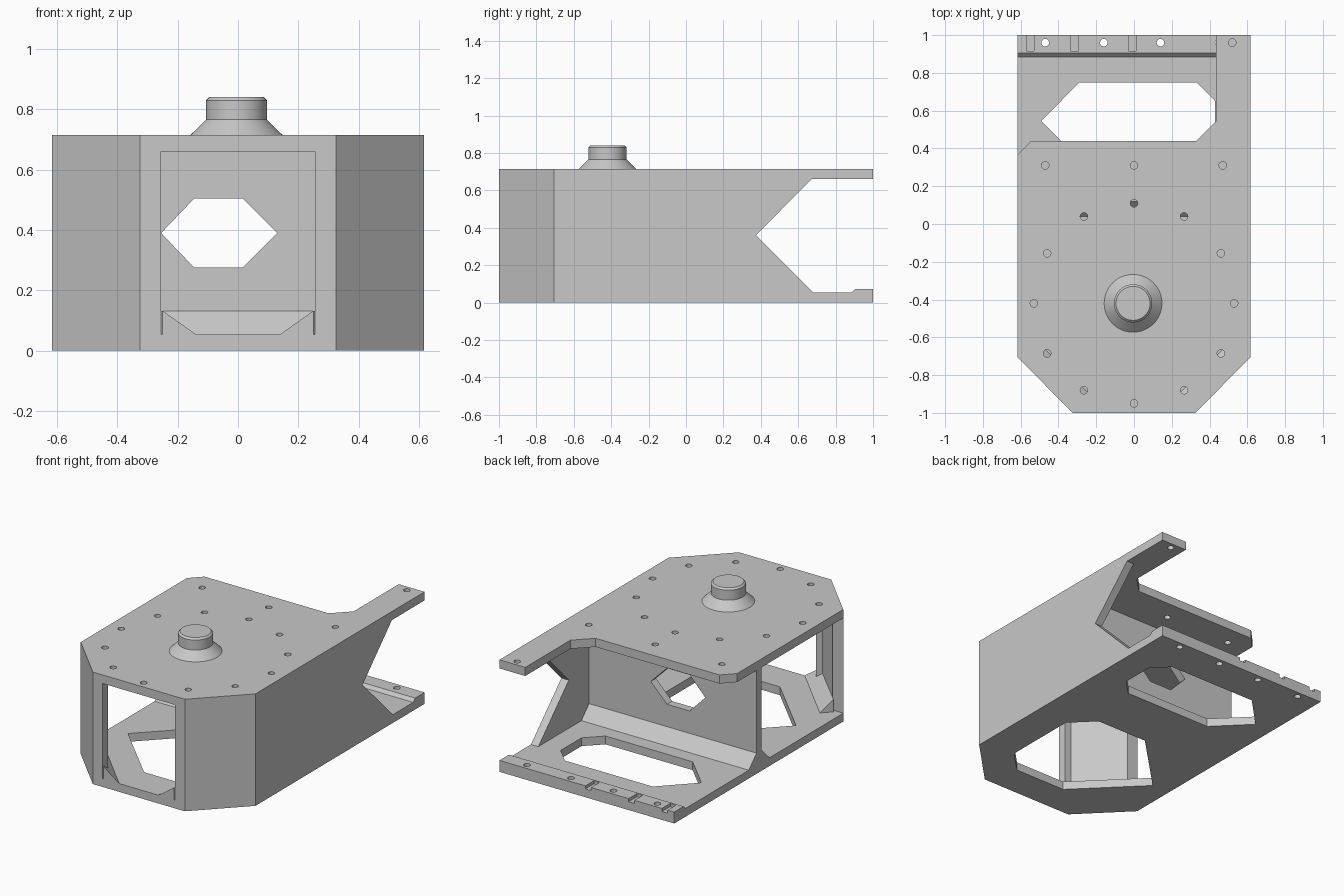
import bpy, bmesh, math
from mathutils import Vector, Matrix

cube = bpy.data.objects.get("Cube")
if cube:
    bpy.data.objects.remove(cube, do_unlink=True)

grey = bpy.data.materials.new("light grey")
grey.use_nodes = True
grey.diffuse_color = (0.58, 0.58, 0.58, 1)
grey.node_tree.nodes["Principled BSDF"].inputs["Base Color"].default_value = (0.58, 0.58, 0.58, 1)


def finish(bm, name):
    bmesh.ops.recalc_face_normals(bm, faces=bm.faces[:])
    mesh = bpy.data.meshes.new(name)
    bm.to_mesh(mesh)
    bm.free()
    mesh.materials.append(grey)
    ob = bpy.data.objects.new(name, mesh)
    bpy.context.collection.objects.link(ob)
    return ob


def activate(ob):
    bpy.ops.object.select_all(action='DESELECT')
    ob.select_set(True)
    bpy.context.view_layer.objects.active = ob


def prism(name, loops, axis, lo, hi):
    """Extrude one or more flat outlines along an axis from lo to hi."""
    place = {'X': lambda a, b, t: (t, a, b),
             'Y': lambda a, b, t: (a, t, b),
             'Z': lambda a, b, t: (a, b, t)}[axis]
    bm = bmesh.new()
    for loop in loops:
        low = [bm.verts.new(place(a, b, lo)) for a, b in loop]
        high = [bm.verts.new(place(a, b, hi)) for a, b in loop]
        bm.faces.new(low)
        bm.faces.new(high)
        n = len(loop)
        for i in range(n):
            j = (i + 1) % n
            bm.faces.new((low[i], low[j], high[j], high[i]))
    return finish(bm, name)


def cut(ob, loops, axis, lo, hi):
    """Subtract prisms from an object."""
    cutter = prism("cutter", loops, axis, lo, hi)
    cutter.hide_render = True
    mod = ob.modifiers.new("cut", 'BOOLEAN')
    mod.operation = 'DIFFERENCE'
    mod.solver = 'EXACT'
    mod.object = cutter
    activate(ob)
    bpy.ops.object.modifier_apply(modifier=mod.name)
    bpy.data.objects.remove(cutter, do_unlink=True)


def circle(x, y, r=0.02, n=16):
    return [(x + r * math.cos(2 * math.pi * i / n), y + r * math.sin(2 * math.pi * i / n))
            for i in range(n)]


def rect(x0, x1, y0, y1):
    return [(x0, y0), (x1, y0), (x1, y1), (x0, y1)]


FLOOR, CEIL, TOP = 0.053, 0.66, 0.715
HALF, INNER = 0.617, 0.565
nose = [(-HALF, -0.705), (-0.325, -1), (0.325, -1), (HALF, -0.705)]

# Floor plate with two large openings
floor = prism("floor_plate", [nose + [(HALF, 1), (-HALF, 1)]], 'Z', 0, FLOOR)
cut(floor, [
    [(-0.49, -0.41), (-0.11, -0.79), (0.25, -0.79), (0.39, -0.65),
     (0.39, -0.17), (0.25, -0.03), (-0.11, -0.03)],
    [(-0.49, 0.545), (-0.285, 0.34), (0.33, 0.34), (0.43, 0.44),
     (0.43, 0.65), (0.33, 0.75), (-0.29, 0.75)],
], 'Z', -0.1, 0.2)
lip_holes = [circle(x, 0.96) for x in (-0.47, -0.16, 0.14, 0.45)]
cut(floor, lip_holes, 'Z', -0.1, 0.2)

# Raised rear lip with bolt holes and slots
lip = prism("rear_lip", [[(0.885, FLOOR), (1, FLOOR), (1, 0.073), (0.905, 0.073)]], 'X', -HALF, HALF)
cut(lip, lip_holes, 'Z', -0.1, 0.2)
cut(lip, [rect(x - 0.02, x + 0.02, 0.915, 1.1) for x in (-0.55, -0.315, -0.01)], 'Z', 0.0, 0.2)

# Top plate with a rear arm and screw holes
top = prism("top_plate", [nose + [(HALF, 1), (0.435, 1), (0.435, 0.545), (0.33, 0.44),
                                  (-0.545, 0.44), (-HALF, 0.365)]], 'Z', CEIL, TOP)
screws = [(0, -0.95), (0, 0.31), (0, 0.11), (0.52, 0.96)]
for s in (-1, 1):
    screws += [(s * 0.265, -0.88), (s * 0.46, -0.685), (s * 0.53, -0.42),
               (s * 0.46, -0.155), (s * 0.265, 0.04), (s * 0.47, 0.31)]
cut(top, [circle(x, y) for x, y in screws], 'Z', 0.5, 0.9)

# Outer wall: both nose chamfers and one long side
wall = prism("outer_wall", [nose + [(HALF, 1), (INNER, 1), (INNER, -0.682), (0.302, -0.945),
                                    (-0.302, -0.945), (-0.542, -0.705)]], 'Z', FLOOR, CEIL)
cut(wall, [rect(-0.255, 0.255, 0.0, 0.8)], 'Y', -1.2, -0.8)
cut(wall, [[(0.375, 0.36), (0.715, 0.705), (1.2, 0.705), (1.2, 0.01), (0.725, 0.01)]], 'X', 0.4, 0.8)

# Cross wall with a hexagonal window
bulkhead = prism("bulkhead", [rect(-HALF, INNER, FLOOR, CEIL)], 'Y', 0.118, 0.17)
cut(bulkhead, [[(-0.255, 0.39), (-0.145, 0.275), (0.015, 0.275),
                (0.13, 0.39), (0.015, 0.505), (-0.145, 0.505)]], 'Y', 0.0, 0.3)

# Sloped fillets along the foot of the cross wall
for name, face, foot in (("bulkhead_fillet_front", 0.118, 0.04), ("bulkhead_fillet_rear", 0.17, 0.248)):
    prism(name, [[(face, FLOOR), (foot, FLOOR), (face, 0.132)]], 'X', -HALF, INNER)

# Sloped fillets along the foot of the nose chamfers
for s, side in ((-1, "right"), (1, "left")):
    bm = bmesh.new()
    for x, y, z in ((0.25, -1, FLOOR), (0.138, -1, FLOOR), (0.25, -1, 0.132),
                    (0.56, -0.687, FLOOR), (0.505, -0.629, FLOOR), (0.56, -0.687, 0.132)):
        bm.verts.new((s * x, y, z))
    bmesh.ops.convex_hull(bm, input=bm.verts[:])
    bmesh.ops.dissolve_limit(bm, angle_limit=0.02, verts=bm.verts[:], edges=bm.edges[:])
    finish(bm, "nose_fillet_" + side)

# Round boss with a flared foot on the top plate
bm = bmesh.new()
profile = [(0, TOP), (0.153, TOP), (0.101, 0.766), (0.101, 0.83), (0.09, 0.841), (0, 0.841)]
verts = [bm.verts.new((r, 0, z)) for r, z in profile]
edges = [bm.edges.new(pair) for pair in zip(verts, verts[1:])]
bmesh.ops.spin(bm, geom=verts + edges, cent=(0, 0, 0), axis=(0, 0, 1),
               angle=2 * math.pi, steps=48)
bmesh.ops.remove_doubles(bm, verts=bm.verts[:], dist=0.0005)
bmesh.ops.transform(bm, matrix=Matrix.Translation(Vector((-0.005, -0.42, 0))), verts=bm.verts[:])
boss = finish(bm, "top_boss")
activate(boss)
bpy.ops.object.shade_smooth_by_angle(angle=math.radians(30))
